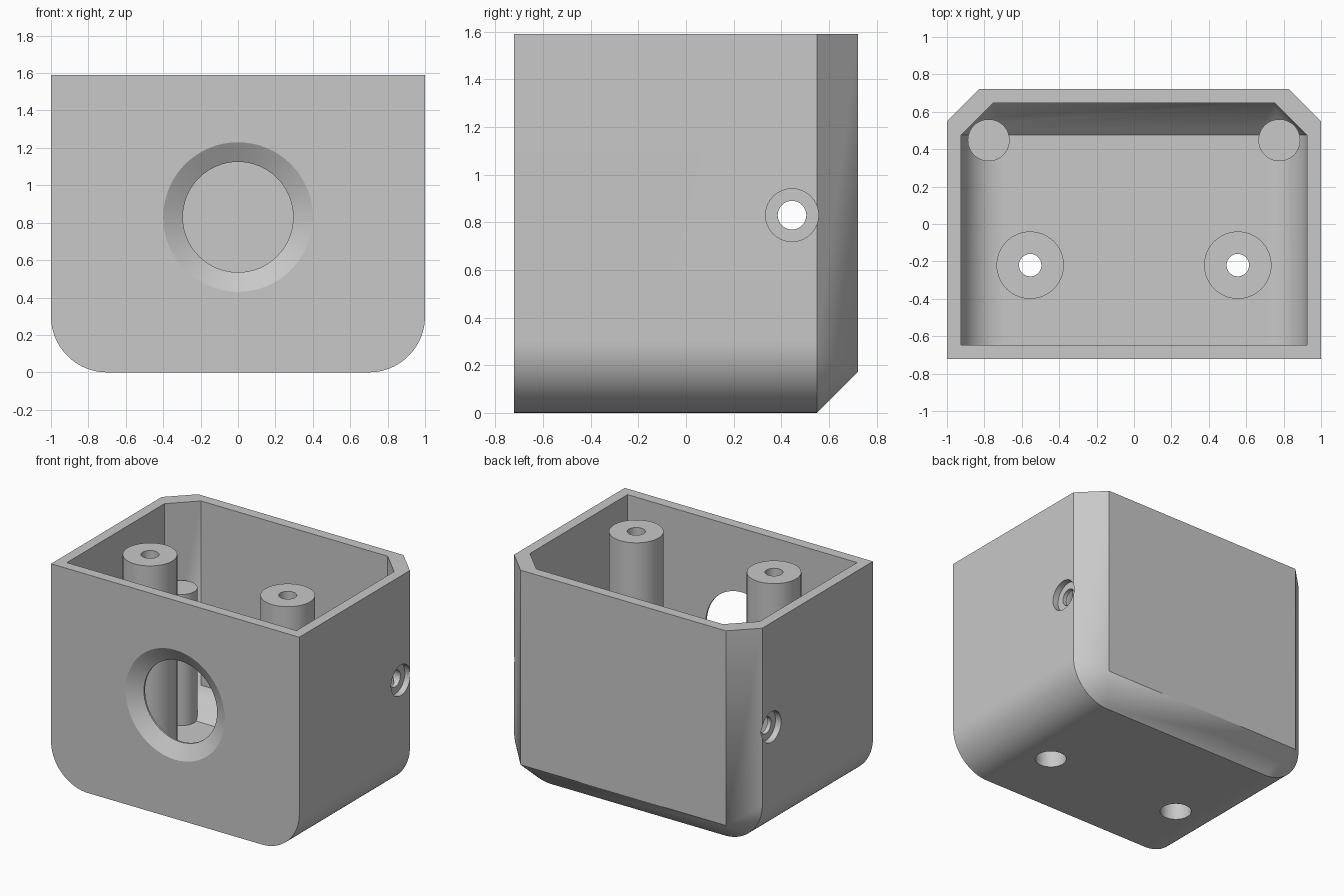
import bpy, bmesh, math
from mathutils import Vector, Matrix

if "Cube" in bpy.data.objects:
    bpy.data.objects.remove(bpy.data.objects["Cube"], do_unlink=True)

HEIGHT, DEPTH = 1.59, 0.723      # full height, half depth
WALL, CHAMFER, FILLET = 0.075, 0.173, 0.3
HOLE_Z = 0.83

grey = bpy.data.materials.new("light_grey")
grey.use_nodes = True
grey.diffuse_color = (0.58, 0.58, 0.58, 1)
grey.node_tree.nodes["Principled BSDF"].inputs["Base Color"].default_value = grey.diffuse_color


def new_object(name, bm):
    bmesh.ops.recalc_face_normals(bm, faces=bm.faces)
    mesh = bpy.data.meshes.new(name)
    bm.to_mesh(mesh)
    bm.free()
    mesh.materials.append(grey)
    obj = bpy.data.objects.new(name, mesh)
    bpy.context.collection.objects.link(obj)
    return obj


def box_solid(name, inset, top):
    """Box with rounded lower sides and a chamfer round the back face."""
    bm = bmesh.new()
    half, back, floor = 1 - inset, DEPTH - inset, inset
    radius = FILLET - inset
    for side in (-1, 1):
        for y in (-back, back - CHAMFER):
            bm.verts.new((side * half, y, top))
            for i in range(25):
                a = math.radians(90 * i / 24)
                bm.verts.new((side * (half - radius + radius * math.cos(a)), y,
                              floor + radius - radius * math.sin(a)))
        for z in (floor + CHAMFER, top):
            bm.verts.new((side * (half - CHAMFER), back, z))
    bmesh.ops.convex_hull(bm, input=bm.verts)
    bmesh.ops.dissolve_limit(bm, angle_limit=0.002, verts=bm.verts, edges=bm.edges)
    return new_object(name, bm)


def rod(name, start, end, r1, r2=None):
    """Round solid between two points, tapered if r2 is given."""
    start, end = Vector(start), Vector(end)
    axis = end - start
    turn = axis.to_track_quat('Z', 'Y').to_matrix().to_4x4()
    bm = bmesh.new()
    bmesh.ops.create_cone(bm, cap_ends=True, segments=64, radius1=r1,
                          radius2=r1 if r2 is None else r2, depth=axis.length,
                          matrix=Matrix.Translation((start + end) / 2) @ turn)
    return new_object(name, bm)


def combine(target, tool, operation):
    mod = target.modifiers.new(operation.lower(), 'BOOLEAN')
    mod.operation, mod.solver, mod.object = operation, 'EXACT', tool
    bpy.context.view_layer.objects.active = target
    bpy.ops.object.modifier_apply(modifier=mod.name)
    bpy.data.objects.remove(tool, do_unlink=True)


# Open-topped shell
enclosure = box_solid("enclosure", 0, HEIGHT)
combine(enclosure, box_solid("cavity", WALL, HEIGHT + 0.2), 'DIFFERENCE')

# Tall screw posts and short back posts
for side in (-1, 1):
    x, y = side * 0.555, -0.22
    combine(enclosure, rod("screw_post", (x, y, 0.04), (x, y, HEIGHT - 0.005), 0.18), 'UNION')
    x, y = side * 0.777, 0.448
    combine(enclosure, rod("back_post", (x, y, 0.07), (x, y, 1.03), 0.112), 'UNION')

# Screw bores with wide counterbores from below
for side in (-1, 1):
    x, y = side * 0.555, -0.22
    combine(enclosure, rod("bore", (x, y, -0.2), (x, y, HEIGHT + 0.2), 0.06), 'DIFFERENCE')
    combine(enclosure, rod("counterbore", (x, y, -0.2), (x, y, 1.3), 0.106), 'DIFFERENCE')

# Cross hole through both side walls and back posts, with shallow recesses
combine(enclosure, rod("cross_hole", (-1.2, 0.445, HOLE_Z), (1.2, 0.445, HOLE_Z), 0.06), 'DIFFERENCE')
for side in (-1, 1):
    combine(enclosure, rod("side_recess", (side * 1.2, 0.445, HOLE_Z),
                           (side * 0.955, 0.445, HOLE_Z), 0.111), 'DIFFERENCE')

# Front window with a tapered rim
combine(enclosure, rod("window", (0, -DEPTH - 0.1, HOLE_Z), (0, -DEPTH + 0.12, HOLE_Z), 0.295), 'DIFFERENCE')
slope = 0.105 / 0.062
combine(enclosure, rod("window_rim", (0, -DEPTH - 0.02, HOLE_Z), (0, -DEPTH + 0.062, HOLE_Z),
                       0.4 + 0.02 * slope, 0.295), 'DIFFERENCE')

bpy.ops.object.select_all(action='DESELECT')
enclosure.select_set(True)
bpy.context.view_layer.objects.active = enclosure
bpy.ops.object.shade_smooth_by_angle(angle=math.radians(25))
